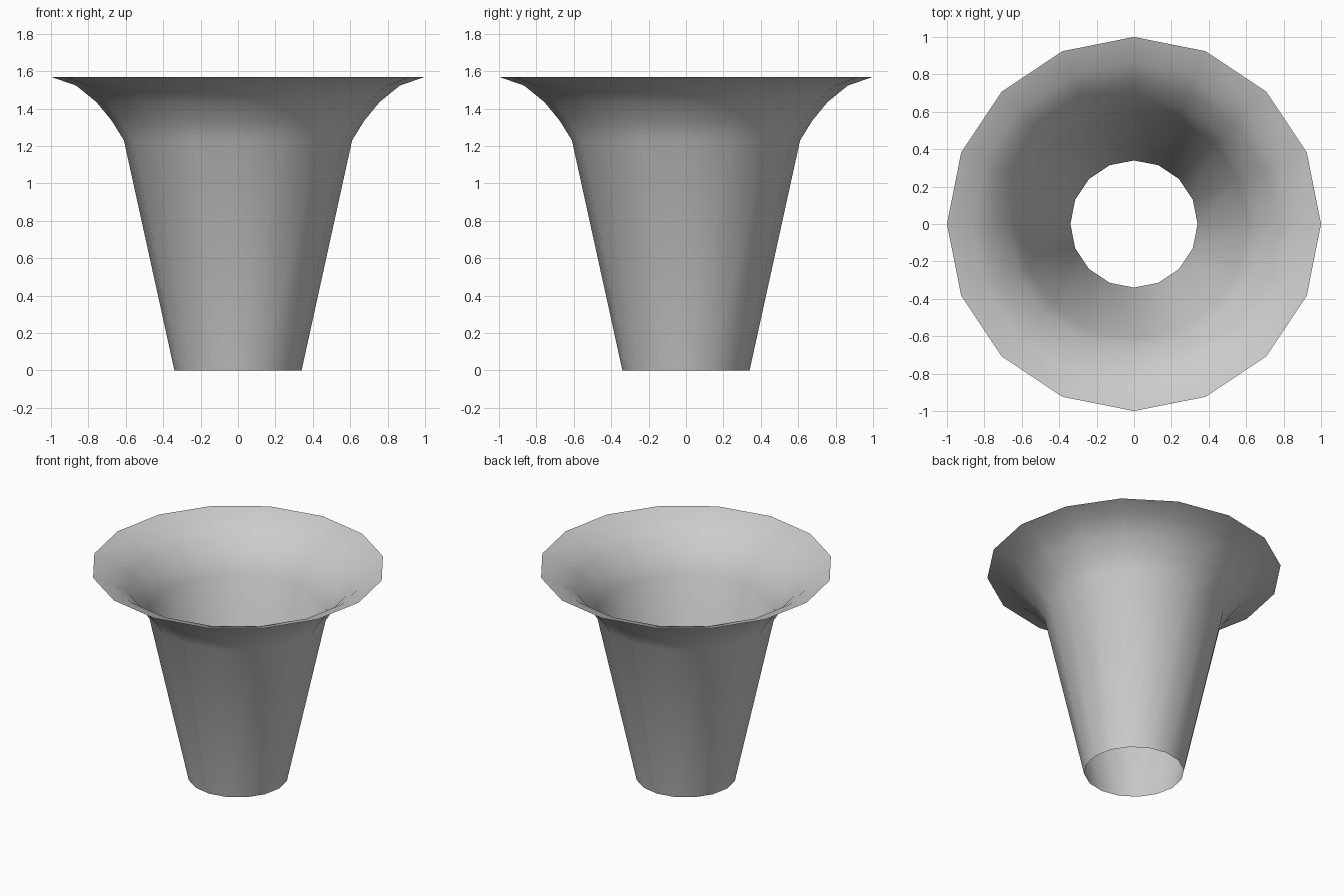
import bpy, bmesh
from math import cos, sin, pi

if "Cube" in bpy.data.objects:
    bpy.data.objects.remove(bpy.data.objects["Cube"])

SIDES = 16
# Profile from narrow foot to flared rim: (radius, height)
PROFILE = [(0.34, 0.0), (0.61, 1.23), (0.675, 1.335),
           (0.757, 1.435), (0.865, 1.523), (1.0, 1.57)]

# Open, thin-walled flared funnel
bm = bmesh.new()
rings = [[bm.verts.new((r * cos(2 * pi * i / SIDES), r * sin(2 * pi * i / SIDES), z))
          for i in range(SIDES)] for r, z in PROFILE]
for low, high in zip(rings, rings[1:]):
    for i in range(SIDES):
        j = (i + 1) % SIDES
        face = bm.faces.new((low[i], low[j], high[j], high[i]))
        face.smooth = True

mesh = bpy.data.meshes.new("flared_funnel")
bm.to_mesh(mesh)
bm.free()
funnel = bpy.data.objects.new("flared_funnel", mesh)
bpy.context.collection.objects.link(funnel)
